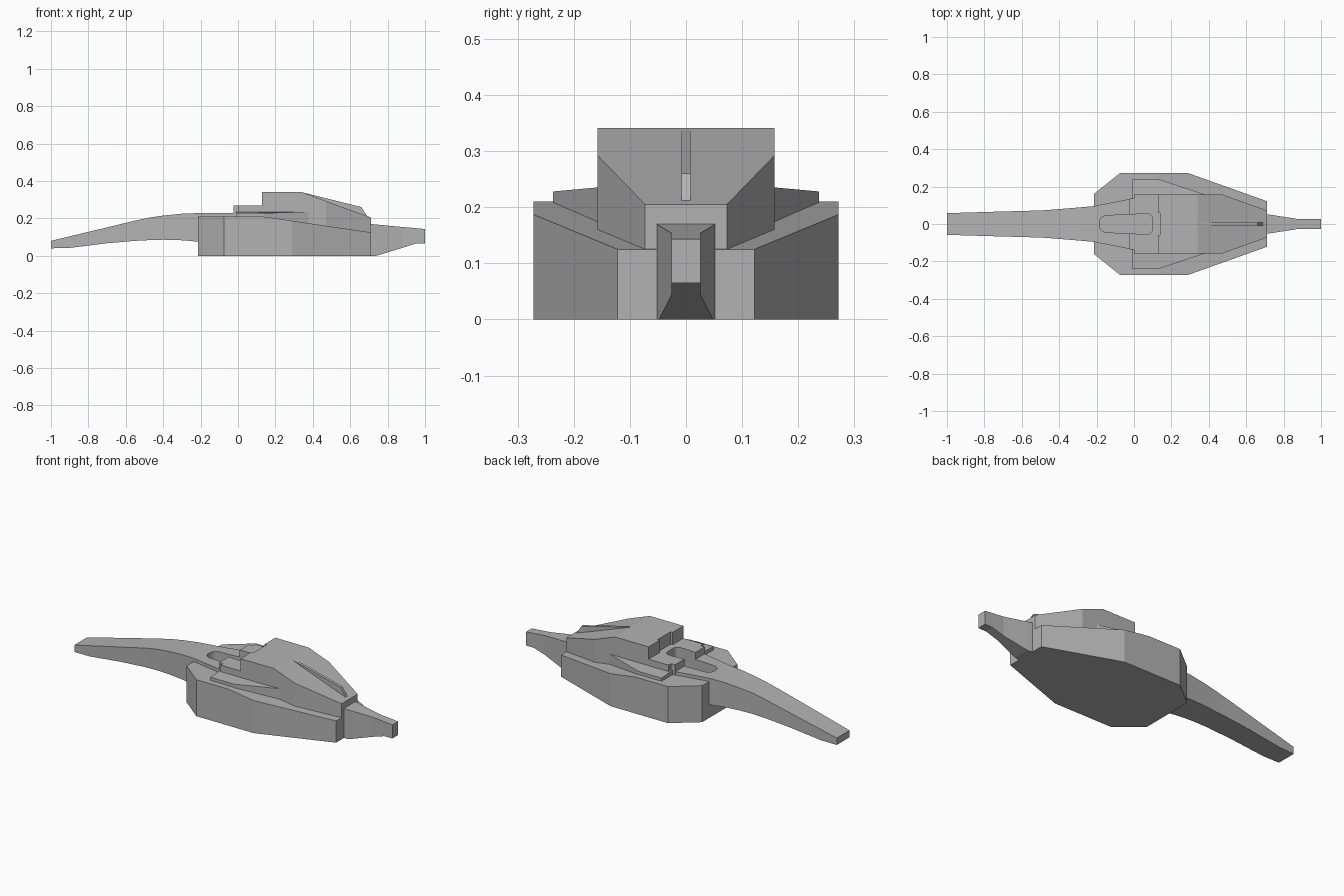
import bpy, bmesh, math

old = bpy.data.objects.get("Cube")
if old:
    bpy.data.objects.remove(old, do_unlink=True)

grey = bpy.data.materials.new("body grey")
grey.use_nodes = True
grey.diffuse_color = (0.45, 0.45, 0.45, 1)
grey.node_tree.nodes["Principled BSDF"].inputs["Base Color"].default_value = grey.diffuse_color


def finish(name, bm):
    bmesh.ops.recalc_face_normals(bm, faces=bm.faces)
    mesh = bpy.data.meshes.new(name)
    bm.to_mesh(mesh)
    bm.free()
    mesh.materials.append(grey)
    ob = bpy.data.objects.new(name, mesh)
    bpy.context.collection.objects.link(ob)
    return ob


def loft(name, sections):
    """Rectangular sections along x: (x, half width, bottom, top)."""
    bm = bmesh.new()
    rings = [[bm.verts.new((x, s * w, z)) for s, z in ((-1, b), (1, b), (1, t), (-1, t))]
             for x, w, b, t in sections]
    for r, q in zip(rings, rings[1:]):
        for i in range(4):
            j = (i + 1) % 4
            bm.faces.new((r[i], r[j], q[j], q[i]))
    bm.faces.new(rings[0])
    bm.faces.new(rings[-1])
    return finish(name, bm)


def prism(name, plan, bottom, top):
    """Plan outline raised from bottom to a top height given by a rule of y."""
    bm = bmesh.new()
    low = [bm.verts.new((x, y, bottom)) for x, y in plan]
    high = [bm.verts.new((x, y, top(abs(y)))) for x, y in plan]
    bm.faces.new(low)
    bm.faces.new(high)
    for i in range(len(plan)):
        j = (i + 1) % len(plan)
        bm.faces.new((low[i], low[j], high[j], high[i]))
    return finish(name, bm)


def cut(targets, cutter):
    cutter.hide_render = True
    for ob in targets:
        mod = ob.modifiers.new("cut", 'BOOLEAN')
        mod.operation = 'DIFFERENCE'
        mod.solver = 'EXACT'
        mod.object = cutter
        bpy.context.view_layer.objects.active = ob
        bpy.ops.object.modifier_apply(modifier=mod.name)
    bpy.data.objects.remove(cutter, do_unlink=True)


# Main hull with a top that falls towards the tail
hull = loft("hull", [(-.215, .16, 0, .21), (-.075, .272, 0, .21), (.13, .272, 0, .21),
                     (.29, .272, 0, .187), (.71, .122, 0, .125)])

# Long drooping nose
nose = loft("nose", [(-1, .058, .04, .08), (-.9, .061, .042, .104), (-.7, .067, .067, .152),
                     (-.55, .071, .08, .188), (-.47, .074, .084, .205), (-.4, .08, .086, .215),
                     (-.3, .088, .083, .225), (-.22, .095, .076, .228), (-.01, .136, .076, .23)])

# Tail boom
tail = loft("tail", [(.7, .053, 0, .171), (.74, .048, 0, .167), (.88, .026, .043, .154),
                     (.95, .026, .065, .148), (1, .026, .065, .143)])

# Engine cover and its thin fin
cover = loft("engine_cover", [(.127, .158, .1, .341), (.34, .158, .1, .341),
                              (.47, .158, .1, .2925), (.71, .073, .125, .205)])
fin = loft("fin", [(.34, .008, .3, .34), (.66, .008, .2, .26), (.69, .008, .2, .213)])

# Raised cockpit surround in two steps
rim_front = loft("cockpit_rim_front", [(-.025, .135, .2, .27), (.005, .135, .2, .27)])
rim_rear = loft("cockpit_rim_rear", [(0, .158, .2, .27), (.16, .158, .2, .27)])

# Side shoulders
for side, label in ((1, "left"), (-1, "right")):
    plan = [(-.01, .12), (-.01, .237), (.14, .237), (.38, .157), (.38, .12)]
    prism(label + "_shoulder", [(x, side * y) for x, y in plan], .15,
          lambda y: .228 + min(.237 - y, .08) * .09)

# Shallow recess in the front of the engine cover
cut([cover], loft("recess_cutter", [(.1, .06, .27, .4), (.14, .06, .27, .4)]))

# Cockpit opening with rounded corners
outline = []
for cx, cy, r, start in ((.07, .025, .03, 0), (-.145, .005, .04, 90),
                         (-.145, -.005, .04, 180), (.07, -.025, .03, 270)):
    for k in range(6):
        a = math.radians(start + k * 18)
        outline.append((cx + r * math.cos(a), cy + r * math.sin(a)))
cut([hull, nose, rim_front, rim_rear], prism("cockpit_cutter", outline, .15, lambda y: .4))

# Soft shading on the gentle nose curve only
bpy.ops.object.select_all(action='DESELECT')
nose.select_set(True)
bpy.context.view_layer.objects.active = nose
bpy.ops.object.shade_smooth_by_angle(angle=math.radians(25))
